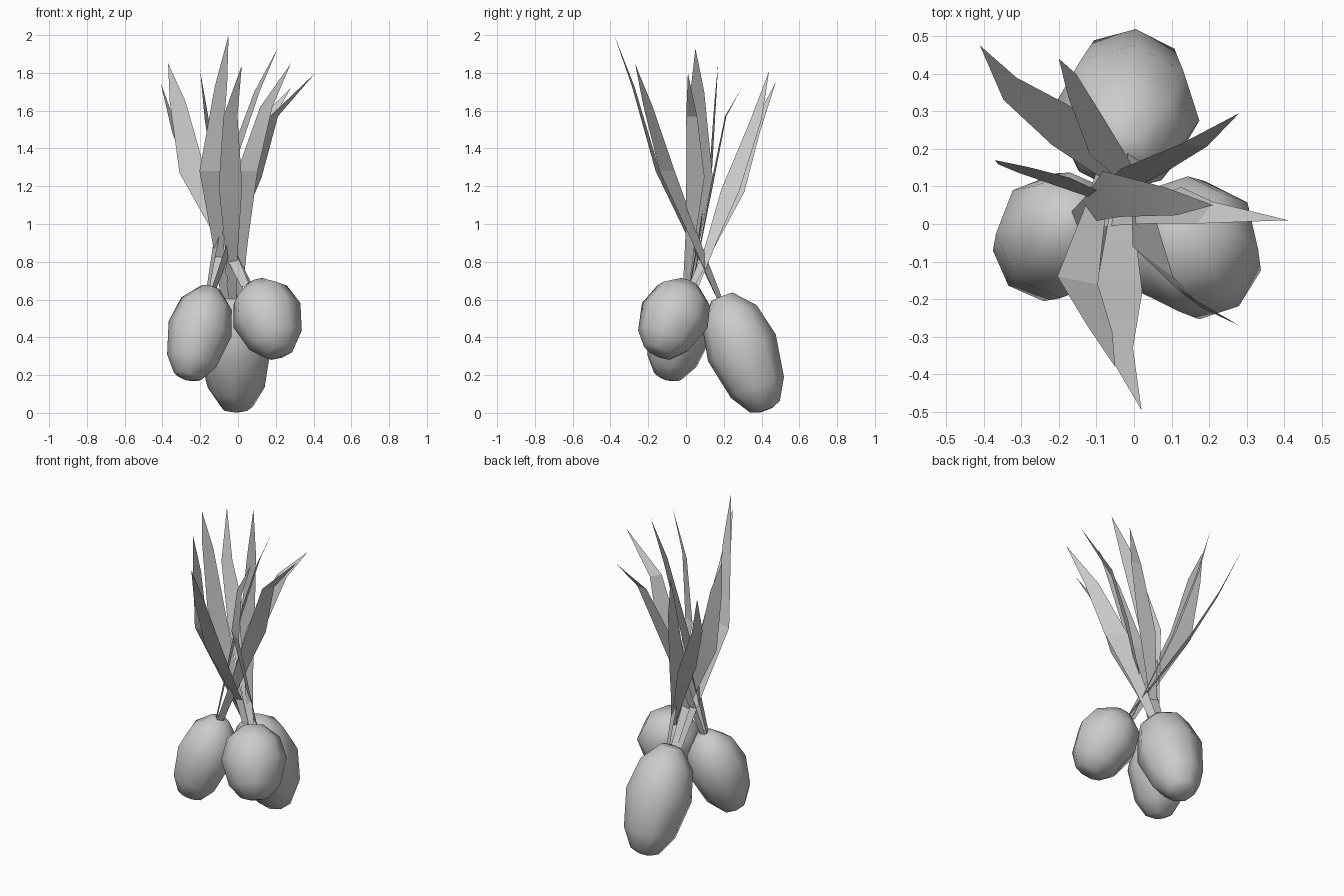
import bpy, bmesh, math
from mathutils import Vector

if "Cube" in bpy.data.objects:
    bpy.data.objects.remove(bpy.data.objects["Cube"])


def make_object(name, bm, angle):
    bmesh.ops.recalc_face_normals(bm, faces=bm.faces)
    mesh = bpy.data.meshes.new(name)
    bm.to_mesh(mesh)
    bm.free()
    ob = bpy.data.objects.new(name, mesh)
    bpy.context.collection.objects.link(ob)
    bpy.ops.object.select_all(action='DESELECT')
    ob.select_set(True)
    bpy.context.view_layer.objects.active = ob
    bpy.ops.object.shade_smooth_by_angle(angle=math.radians(angle))
    return ob


# Bulb profile: (fraction from top to bottom, fraction of full radius)
PROFILE = [(0, .32), (.17, .82), (.45, 1.02), (.8, .8), (.97, .45), (1, .2)]
SIDES = 8


def bulb(name, top, bottom, radius):
    top, bottom = Vector(top), Vector(bottom)
    rot = (top - bottom).to_track_quat('Z', 'Y')
    bm = bmesh.new()
    rings = []
    for t, r in PROFILE:
        centre = top.lerp(bottom, t)
        rings.append([bm.verts.new(centre + rot @ Vector((
            math.cos(math.tau * i / SIDES) * r * radius,
            math.sin(math.tau * i / SIDES) * r * radius, 0))) for i in range(SIDES)])
    for a, b in zip(rings, rings[1:]):
        for i in range(SIDES):
            j = (i + 1) % SIDES
            bm.faces.new((a[i], a[j], b[j], b[i]))
    bm.faces.new(rings[0])
    bm.faces.new(rings[-1])
    make_object(name, bm, 60)


def leaf(name, base, wide, bend, tip, across, half):
    # Flat strip: narrow stem, widening blade, outward bend, pointed tip
    base, wide, bend, tip = map(Vector, (base, wide, bend, tip))
    side = Vector(across).normalized() * half
    bm = bmesh.new()
    rows = []
    for p, w in ((base, .35), (base.lerp(wide, .45), .55), (wide, 1), (bend, .6)):
        rows.append((bm.verts.new(p - side * w), bm.verts.new(p + side * w)))
    for (a, b), (c, d) in zip(rows, rows[1:]):
        bm.faces.new((a, b, d, c))
    bm.faces.new((*rows[-1], bm.verts.new(tip)))
    make_object(name, bm, 10)


# Three bulbs
bulb("left_bulb", (-.145, .025, .66), (-.27, -.1, .18), .168)
bulb("right_bulb", (.095, .015, .685), (.225, -.15, .31), .185)
bulb("back_bulb", (-.03, .19, .615), (-.005, .425, .015), .19)

# Leaves: base, widest point, bend, tip, blade direction, half width
LEAVES = {
    "back_bulb_leaf": [
        ((-.07, .17, .60), (-.15, -.15, 1.28), (-.09, -.28, 1.73), (-.05, -.38, 2.0), (1, -.2, 0), .055),
        ((-.03, .16, .60), (-.04, -.18, 1.20), (-.04, -.33, 1.57), (.02, -.495, 1.84), (1, 0, 0), .062),
        ((.0, .18, .60), (.05, -.10, 1.28), (.15, -.20, 1.62), (.28, -.27, 1.85), (.8, -.6, 0), .067)],
    "left_bulb_leaf": [
        ((-.13, .0, .65), (.09, .05, 1.25), (.19, .03, 1.57), (.41, .01, 1.80), (.6, .8, 0), .06),
        ((-.16, .01, .65), (-.06, .08, 1.25), (.10, .06, 1.70), (.21, .05, 1.93), (-.35, .94, 0), .065),
        ((-.14, .03, .65), (.02, .14, 1.22), (.16, .21, 1.57), (.28, .295, 1.72), (1, -.1, 0), .058)],
    "right_bulb_leaf": [
        ((.04, .02, .67), (-.24, .13, 1.27), (-.32, .155, 1.65), (-.37, .17, 1.85), (1, -.1, 0), .07),
        ((.07, .03, .67), (-.19, .26, 1.17), (-.33, .36, 1.48), (-.41, .475, 1.75), (.5, .85, 0), .057),
        ((.05, .05, .67), (-.10, .235, 1.18), (-.165, .37, 1.55), (-.2, .44, 1.81), (.35, .95, 0), .052)],
}
for name, blades in LEAVES.items():
    for i, blade in enumerate(blades, 1):
        leaf(f"{name}_{i}", *blade)
